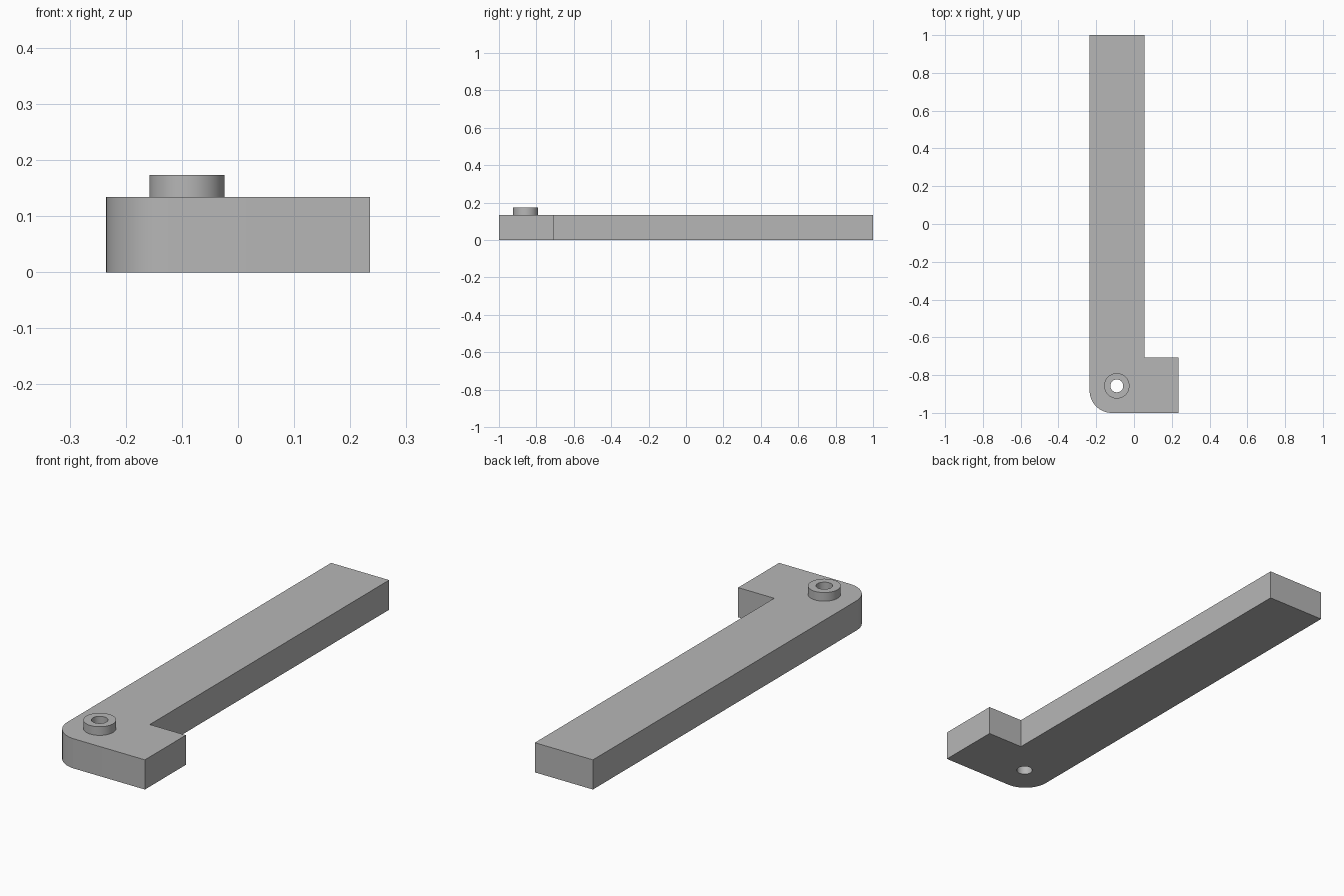
import bpy, bmesh
from math import pi, sin, cos, radians

cube = bpy.data.objects.get("Cube")
if cube:
    bpy.data.objects.remove(cube, do_unlink=True)

# Overall dimensions
HALF_X, HALF_Y, THICK = 0.235, 1.0, 0.134
ARM_X, STEP_Y = 0.055, -0.708      # arm's inner edge, foot's back edge
CORNER = 0.118
PIVOT = (-0.091, -0.857)
BOSS_R, HOLE_R, BOSS_TOP = 0.067, 0.034, 0.173

grey = bpy.data.materials.new("plain_grey")
grey.use_nodes = True
colour = (0.47, 0.47, 0.47, 1)
grey.diffuse_color = colour
grey.node_tree.nodes["Principled BSDF"].inputs["Base Color"].default_value = colour


def arc(cx, cy, r, start, end, steps):
    angles = [start + (end - start) * i / steps for i in range(steps + 1)]
    return [(cx + r * cos(a), cy + r * sin(a)) for a in angles]


def prism(name, outline, z0, z1):
    """Extrude a counter-clockwise outline from z0 to z1."""
    bm = bmesh.new()
    base = bm.faces.new([bm.verts.new((x, y, z0)) for x, y in outline])
    top = bmesh.ops.extrude_face_region(bm, geom=[base], use_keep_orig=True)
    moved = [v for v in top["geom"] if isinstance(v, bmesh.types.BMVert)]
    bmesh.ops.translate(bm, verts=moved, vec=(0, 0, z1 - z0))
    bmesh.ops.recalc_face_normals(bm, faces=bm.faces)
    mesh = bpy.data.meshes.new(name)
    bm.to_mesh(mesh)
    bm.free()
    mesh.materials.append(grey)
    obj = bpy.data.objects.new(name, mesh)
    bpy.context.collection.objects.link(obj)
    return obj


def combine(target, tool, operation):
    """Apply a boolean and discard the tool."""
    mod = target.modifiers.new(operation, "BOOLEAN")
    mod.operation, mod.object, mod.solver = operation, tool, "EXACT"
    bpy.context.view_layer.objects.active = target
    bpy.ops.object.modifier_apply(modifier=mod.name)
    bpy.data.objects.remove(tool, do_unlink=True)


# L-shaped arm with one rounded corner
outline = arc(-HALF_X + CORNER, -HALF_Y + CORNER, CORNER, pi, 1.5 * pi, 24)
outline += [(HALF_X, -HALF_Y), (HALF_X, STEP_Y), (ARM_X, STEP_Y),
            (ARM_X, HALF_Y), (-HALF_X, HALF_Y)]
arm = prism("lever_arm", outline, 0, THICK)

# Raised pivot boss, with a hole right through
boss = prism("pivot_boss", arc(*PIVOT, BOSS_R, 0, 2 * pi, 64)[:-1], THICK / 2, BOSS_TOP)
combine(arm, boss, "UNION")
hole = prism("pivot_hole", arc(*PIVOT, HOLE_R, 0, 2 * pi, 48)[:-1], -0.1, BOSS_TOP + 0.1)
hole.hide_render = True
combine(arm, hole, "DIFFERENCE")

# Smooth the round walls, keep the edges sharp
bpy.ops.object.select_all(action="DESELECT")
arm.select_set(True)
bpy.context.view_layer.objects.active = arm
bpy.ops.object.shade_smooth_by_angle(angle=radians(30))
